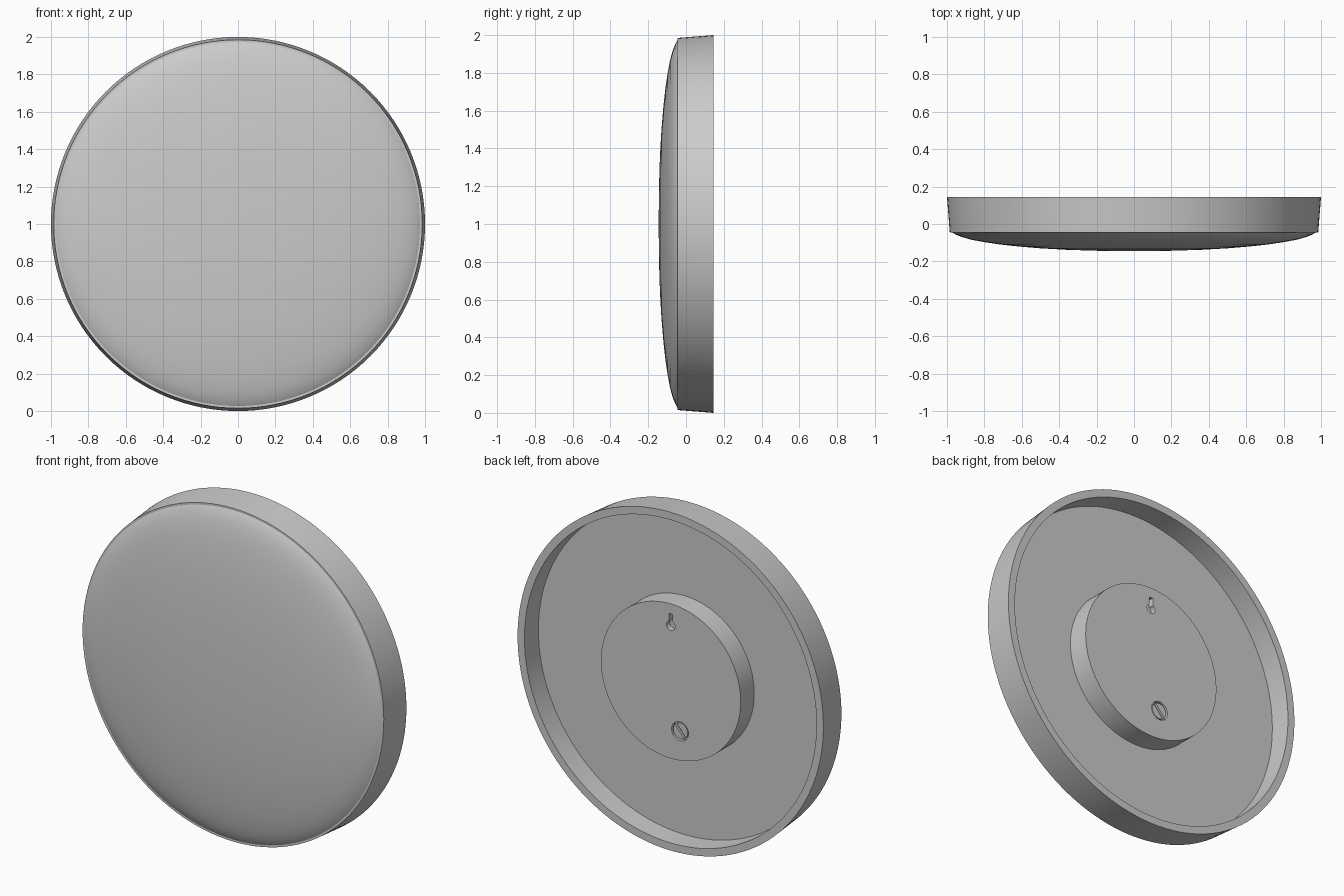
import bpy, bmesh, math
from mathutils import Vector

if "Cube" in bpy.data.objects:
    bpy.data.objects.remove(bpy.data.objects["Cube"])

CZ = 1.0  # height of the disc centre


def finish(bm, name, hidden=False):
    bmesh.ops.remove_doubles(bm, verts=bm.verts, dist=1e-5)
    bmesh.ops.recalc_face_normals(bm, faces=bm.faces)
    mesh = bpy.data.meshes.new(name)
    bm.to_mesh(mesh)
    bm.free()
    ob = bpy.data.objects.new(name, mesh)
    bpy.context.collection.objects.link(ob)
    ob.hide_render = hidden
    return ob


def lathe(name, profile, x=0, z=CZ, steps=128, hidden=False):
    """Spin (radius, y) points around an axis along y."""
    bm = bmesh.new()
    vs = [bm.verts.new((x + r, y, z)) for r, y in profile]
    es = [bm.edges.new(p) for p in zip(vs, vs[1:])]
    bmesh.ops.spin(bm, geom=vs + es, cent=(x, 0, z), axis=(0, 1, 0),
                   angle=math.tau, steps=steps, use_merge=True)
    return finish(bm, name, hidden)


def box(name, size, loc, rot=0, hidden=False):
    bm = bmesh.new()
    bmesh.ops.create_cube(bm, size=1)
    for v in bm.verts:
        v.co = Vector(a * b for a, b in zip(v.co, size))
    ob = finish(bm, name, hidden)
    ob.location = loc
    ob.rotation_euler.y = rot
    return ob


def smooth(ob):
    bpy.ops.object.select_all(action='DESELECT')
    ob.select_set(True)
    bpy.context.view_layer.objects.active = ob
    bpy.ops.object.shade_smooth_by_angle(angle=math.radians(30))


def cut(ob, cutter):
    m = ob.modifiers.new("cut", 'BOOLEAN')
    m.operation = 'DIFFERENCE'
    m.object = cutter
    m.solver = 'EXACT'
    cutter.hide_set(True)


# Tapered outer case with a recessed back panel
case = lathe("case", [(0, 0.015), (0.955, 0.015), (0.955, 0.145), (1.0, 0.145),
                      (0.985, -0.045), (0.97, -0.045), (0.96, -0.005), (0, -0.005)])

# Domed front cover with a rounded edge
cover = lathe("front_cover", [(0.976, -0.043), (0.97, -0.047), (0.95, -0.058), (0.92, -0.070),
                              (0.87, -0.084), (0.80, -0.097), (0.72, -0.109), (0.62, -0.120),
                              (0.50, -0.130), (0.36, -0.138), (0.20, -0.143), (0, -0.145)])

# Round movement housing on the back
HUB = 0.142
housing = lathe("movement_housing", [(0, 0.01), (0.457, 0.01), (0.457, HUB), (0, HUB)])

# Keyhole hanger: round opening with a narrow slot above
hole = lathe("keyhole_round_cutter", [(0, 0.11), (0.028, 0.11), (0.028, 0.2), (0, 0.2)],
             z=CZ + 0.328, steps=32, hidden=True)
slot = box("keyhole_slot_cutter", (0.024, 0.09, 0.07), (0, 0.155, CZ + 0.363), hidden=True)

# Setting dial: recess with a slotted disc in it
DX, DZ = -0.06, CZ - 0.28
recess = lathe("dial_recess_cutter", [(0, 0.12), (0.055, 0.12), (0.055, 0.2), (0, 0.2)],
               x=DX, z=DZ, steps=48, hidden=True)
dial = lathe("setting_dial", [(0, 0.115), (0.047, 0.115), (0.047, 0.138), (0, 0.138)],
             x=DX, z=DZ, steps=48)
groove = box("dial_groove_cutter", (0.014, 0.03, 0.12), (DX, 0.14, DZ),
             rot=math.radians(40), hidden=True)

for ob in (case, cover, housing, dial):
    smooth(ob)
for c in (hole, slot, recess):
    cut(housing, c)
cut(dial, groove)
